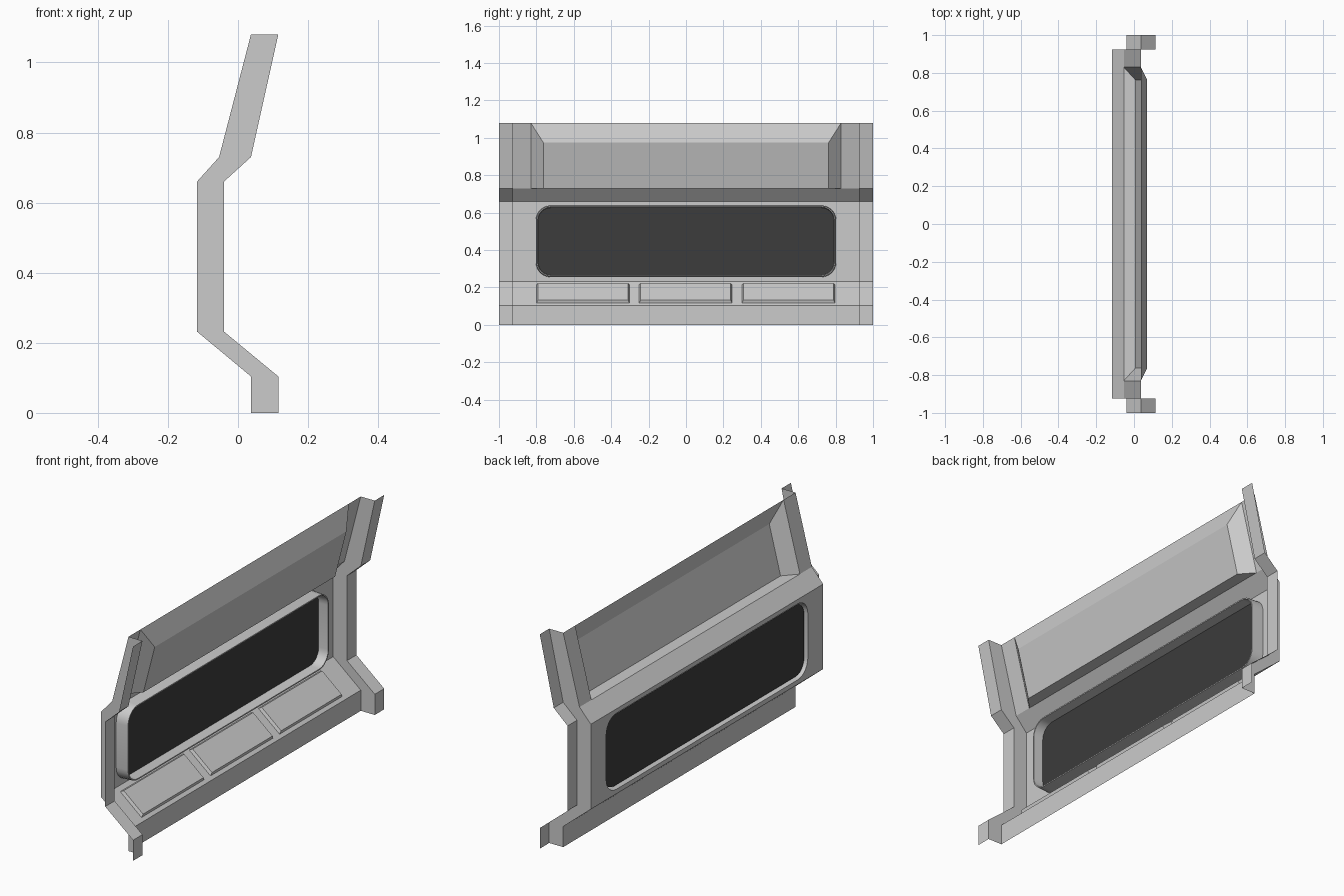
import bpy, math
from mathutils import Vector

if "Cube" in bpy.data.objects:
    bpy.data.objects.remove(bpy.data.objects["Cube"])

BACK = [(0.037, 0), (0.037, 0.104), (-0.117, 0.232), (-0.117, 0.66), (-0.054, 0.73), (0.037, 1.08)]
FRONT = [(0.115, 0), (0.115, 0.104), (-0.04, 0.232), (-0.04, 0.66), (0.037, 0.73), (0.115, 1.08)]
EDGE, END = 0.925, 1.0


def make(name, verts, faces):
    me = bpy.data.meshes.new(name)
    me.from_pydata([tuple(v) for v in verts], [], faces)
    me.update()
    ob = bpy.data.objects.new(name, me)
    bpy.context.collection.objects.link(ob)
    return ob


def sweep(name, pa, ya, pb, yb):
    """Sheet between profile pa at depth ya and profile pb at depth yb."""
    n = len(pa)
    verts = [(x, ya, z) for x, z in pa] + [(x, yb, z) for x, z in pb]
    return make(name, verts, [(i, n + i, n + i + 1, i + 1) for i in range(n - 1)])


def rounded(inset, x, hy=0.803, z0=0.255, z1=0.638, r=0.08, seg=6):
    """Rounded rectangle loop in the yz plane."""
    zc, hz = (z0 + z1) / 2, (z1 - z0) / 2
    out = []
    for k, (sy, sz) in enumerate([(1, 1), (-1, 1), (-1, -1), (1, -1)]):
        for i in range(seg + 1):
            a = (k + i / seg) * math.pi / 2
            rr = r - inset
            out.append((x, sy * (hy - r) + rr * math.cos(a), zc + sz * (hz - r) + rr * math.sin(a)))
    return out


# lower and shoulder sheets of the main panel
sweep("lower_panel", BACK[:3], -EDGE, BACK[:3], EDGE)
sweep("shoulder_panel", BACK[3:5], -EDGE, BACK[3:5], EDGE)

# side returns and outer flanges
for s, side in ((-1, "left"), (1, "right")):
    sweep(side + "_return", BACK, s * EDGE, FRONT, s * EDGE)
    sweep(side + "_flange", FRONT, s * EDGE, FRONT, s * END)

# window wall: rounded hole joined to the four outer corners
x0 = BACK[2][0]
hole = rounded(0, x0)
n, q = len(hole), len(hole) // 4
corners = [(x0, EDGE, 0.66), (x0, -EDGE, 0.66), (x0, -EDGE, 0.232), (x0, EDGE, 0.232)]
faces = []
for k in range(4):
    faces += [(k * q + i, k * q + i + 1, n + k) for i in range(q - 1)]
    faces.append((k * q + q - 1, ((k + 1) * q) % n, n + (k + 1) % 4, n + k))
make("window_wall", hole + corners, faces)

# raised thin window rim
loops = [hole, rounded(0.003, -0.053), rounded(0.009, -0.053), rounded(0.012, -0.104)]
faces = [(j * n + i, j * n + (i + 1) % n, (j + 1) * n + (i + 1) % n, (j + 1) * n + i)
         for j in range(3) for i in range(n)]
rim = make("window_rim", sum(loops, []), faces)
bpy.context.view_layer.objects.active = rim
rim.select_set(True)
bpy.ops.object.shade_smooth_by_angle(angle=math.radians(30))

# dark glass
glass = make("window_glass", loops[3], [tuple(range(n))])
mat = bpy.data.materials.new("dark_glass")
mat.diffuse_color = (0.045, 0.045, 0.045, 1)
mat.use_nodes = True
mat.node_tree.nodes["Principled BSDF"].inputs["Base Color"].default_value = mat.diffuse_color
glass.data.materials.append(mat)

# upper panel: side columns and a pushed-forward centre with sloped cheeks
top, bot = BACK[5], BACK[4]
verts = []
for s in (-1, 1):
    verts += [(bot[0], s * EDGE, bot[1]), (top[0], s * EDGE, top[1]),
              (bot[0], s * 0.83, bot[1]), (top[0], s * 0.83, top[1]),
              (0.007, s * 0.763, bot[1]), (0.07, s * 0.763, 0.975)]
faces = [(0, 2, 3, 1), (2, 4, 5, 3), (4, 10, 11, 5), (10, 8, 9, 11), (8, 6, 7, 9),
         (3, 5, 11, 9), (2, 8, 10, 4)]
make("upper_panel", verts, faces)

# three raised pads on the lower slope
lo, hi = Vector((BACK[1][0], 0, BACK[1][1])), Vector((BACK[2][0], 0, BACK[2][1]))
normal = Vector((hi.z - lo.z, 0, lo.x - hi.x)).normalized()
for k, yc in enumerate((-0.551, -0.002, 0.548)):
    verts = []
    for h, b in ((0, 0), (0.014, 0.007)):
        for sy, t in ((-1, 0.1), (1, 0.1), (1, 0.87), (-1, 0.87)):
            tt = t + (b / 0.2 if t < 0.5 else -b / 0.2)
            verts.append(lo.lerp(hi, tt) + normal * h + Vector((0, yc + sy * (0.248 - b), 0)))
    make("slope_pad_%d" % (k + 1), verts,
         [(4, 5, 6, 7), (0, 1, 5, 4), (1, 2, 6, 5), (2, 3, 7, 6), (3, 0, 4, 7)])
